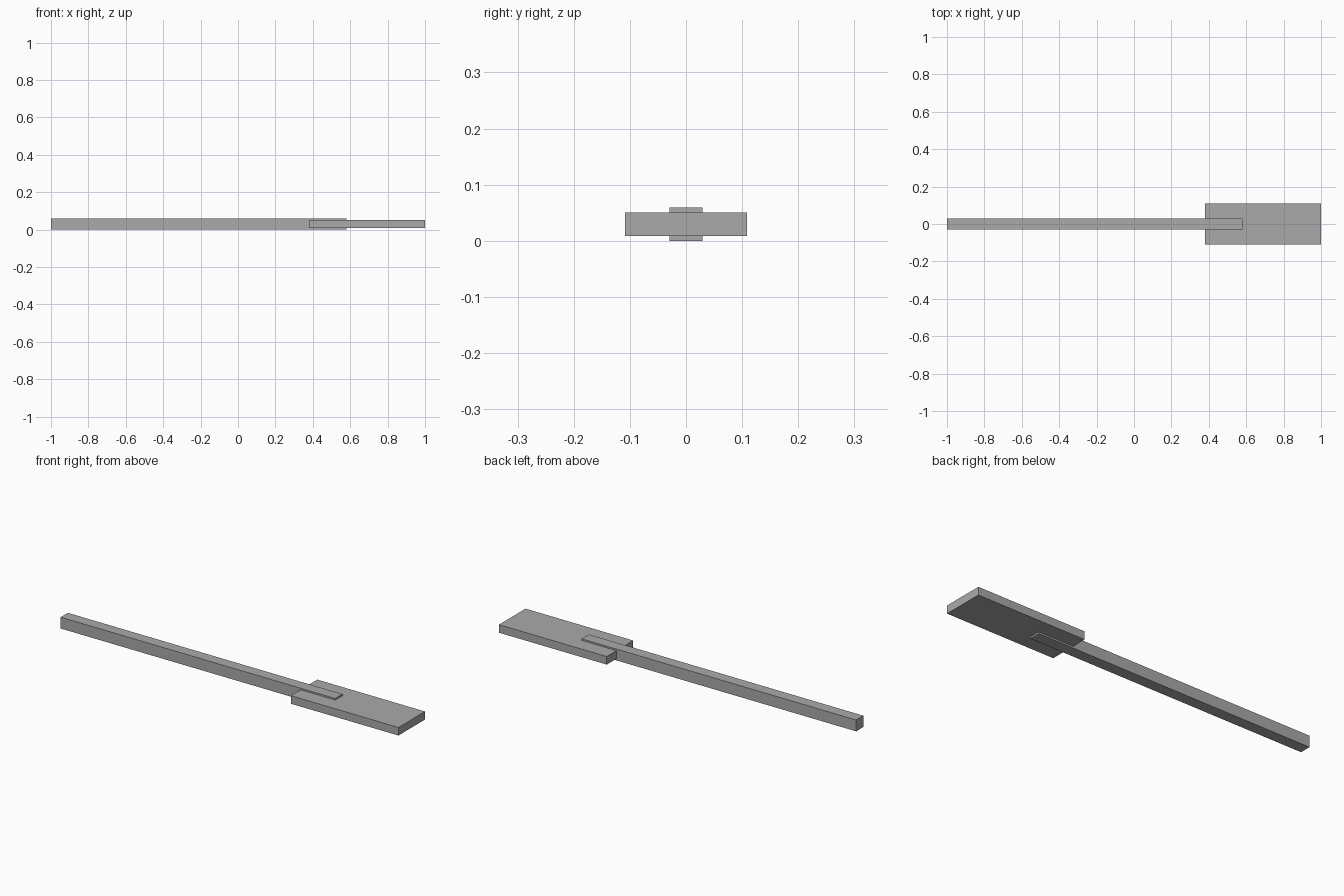
import bpy

# Remove the default cube
default = bpy.data.objects.get("Cube")
if default:
    bpy.data.objects.remove(default, do_unlink=True)

# Single plain grey
GREY = (0.4, 0.4, 0.4, 1.0)
grey = bpy.data.materials.new("plain grey")
grey.use_nodes = True
grey.diffuse_color = GREY
grey.node_tree.nodes["Principled BSDF"].inputs["Base Color"].default_value = GREY

MID_HEIGHT = 0.0295  # both parts share one centre plane


def box(name, x_min, x_max, width, thickness):
    """Flat-faced bar lying along x, centred on y = 0."""
    centre = ((x_min + x_max) / 2, 0, MID_HEIGHT)
    bpy.ops.mesh.primitive_cube_add(size=1, location=centre)
    obj = bpy.context.object
    obj.name = obj.data.name = name
    obj.scale = (x_max - x_min, width, thickness)
    bpy.ops.object.transform_apply(location=False, rotation=False, scale=True)
    obj.data.materials.append(grey)
    return obj


# Long square shaft, its end running into the paddle
box("shaft", -1.0, 0.58, 0.059, 2 * MID_HEIGHT)

# Wide flat paddle, slightly thinner than the shaft
box("paddle_blade", 0.38, 1.0, 0.218, 0.042)
